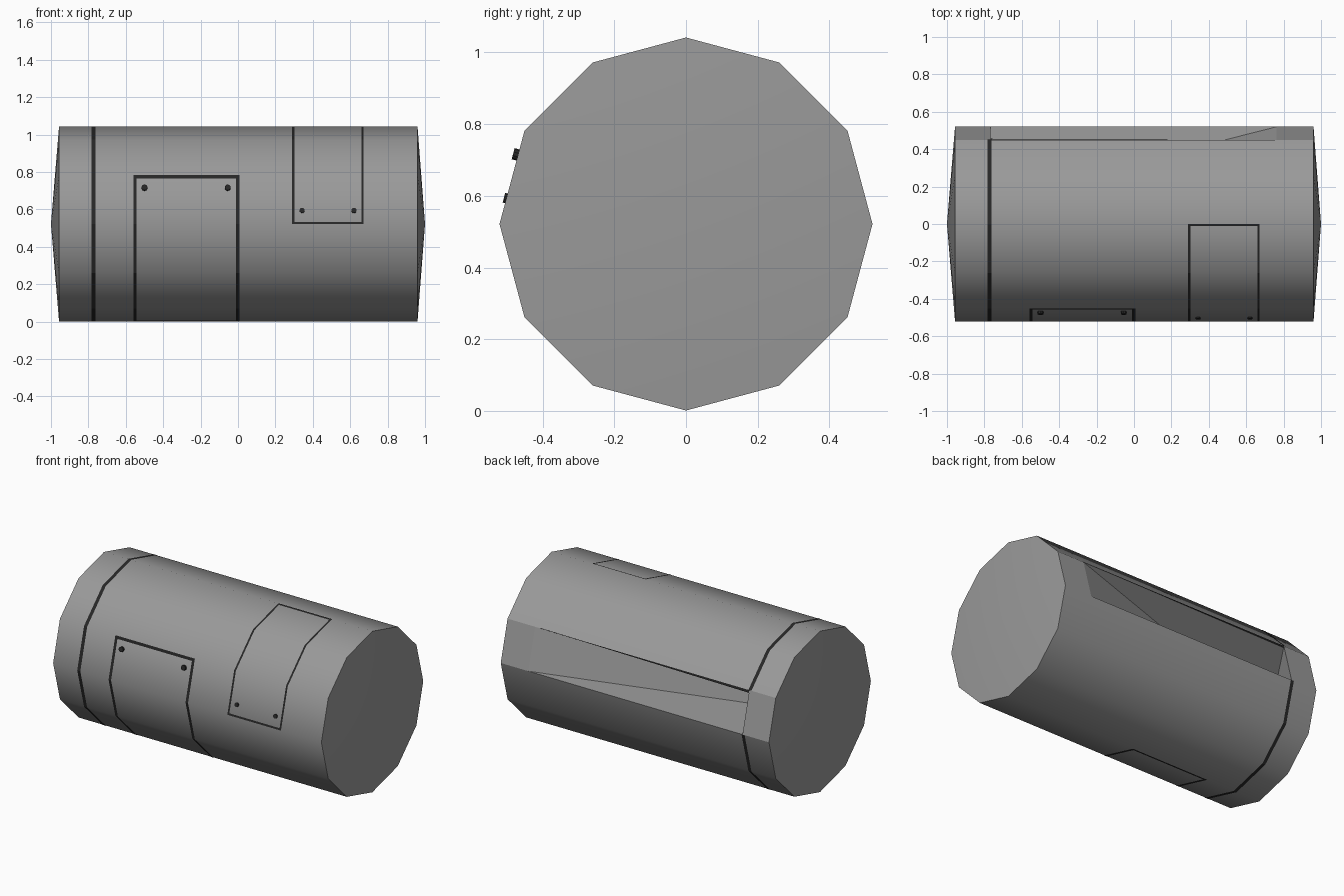
import bpy, bmesh, math
from mathutils import Vector

if "Cube" in bpy.data.objects:
    bpy.data.objects.remove(bpy.data.objects["Cube"])

R, CZ, N = 0.52, 0.5215, 12         # hull radius, axis height, sides
LIFT = 0.0015                       # trim sits just proud of the hull


def material(name, v):
    m = bpy.data.materials.new(name)
    m.diffuse_color = (v, v, v, 1)
    m.use_nodes = True
    m.node_tree.nodes["Principled BSDF"].inputs["Base Color"].default_value = m.diffuse_color
    return m


dark, steel = material("dark_trim", 0.02), material("hull_grey", 0.32)


def pt(x, k, off=0.0):
    """Point on the 12-sided hull; k counts corners from the back (+y) over the top."""
    def corner(i):
        a = math.radians(30 * i)
        return Vector((x, (R + off) * math.cos(a), CZ + (R + off) * math.sin(a)))
    i = math.floor(k)
    return corner(i).lerp(corner(i + 1), k - i)


def finish(name, bm, mat, recalc=False):
    if recalc:
        bmesh.ops.recalc_face_normals(bm, faces=bm.faces)
    me = bpy.data.meshes.new(name)
    bm.to_mesh(me)
    bm.free()
    ob = bpy.data.objects.new(name, me)
    bpy.context.collection.objects.link(ob)
    me.materials.append(mat)
    return ob


# Hull: lofted rings, shallow cone ends, one back side sunk into a tapering pocket
bm = bmesh.new()
rings = [[bm.verts.new(pt(x, k)) for k in range(N)] for x in (-0.957, -0.768, 0.763, 0.96)]
flat = []
for s in range(3):
    for k in range(N):
        if s == 1 and k == 0:
            continue
        j = (k + 1) % N
        f = bm.faces.new((rings[s][k], rings[s][j], rings[s + 1][j], rings[s + 1][k]))
        if k == 0:
            flat.append(len(bm.faces) - 1)
for ring, x in ((rings[0], -1.0), (rings[3], 1.0)):
    tip = bm.verts.new((x, 0, CZ))
    for k in range(N):
        bm.faces.new((ring[k], ring[(k + 1) % N], tip))
deep = bm.verts.new((-0.97, 0.08, 0.55))
rim = [rings[1][0], rings[1][1], rings[2][1], rings[2][0]]
for i in range(4):
    bm.faces.new((rim[i], rim[(i + 1) % 4], deep))
hull = finish("hull", bm, steel, recalc=True)
bpy.context.view_layer.objects.active = hull
hull.select_set(True)
bpy.ops.object.shade_smooth_by_angle(angle=math.radians(35))
for i in flat:                      # plain end pieces beside the pocket
    hull.data.polygons[i].use_smooth = False


def wrap(bm, x0, x1, ks):
    """Strip between x0 and x1 that follows the hull through the corners ks."""
    rows = [(bm.verts.new(pt(x0, k, LIFT)), bm.verts.new(pt(x1, k, LIFT))) for k in ks]
    for a, b in zip(rows, rows[1:]):
        bm.faces.new((a[0], a[1], b[1], b[0]))


# Seam band around the hull, open at the pocket
bm = bmesh.new()
wrap(bm, -0.784, -0.762, range(1, N + 1))
finish("seam_band", bm, dark)

# Tapering dark edge along the top of the pocket
bm = bmesh.new()
bm.faces.new([bm.verts.new(pt(x, k, LIFT)) for x, k in ((-0.768, 0.94), (0.7, 1), (-0.768, 1))])
finish("pocket_edge", bm, dark)


# Panel outlines: two wrapped sides and two straight ends
def panel(name, x0, x1, k0, k1, w):
    bm = bmesh.new()
    dk = w / 0.269
    for a, b in ((x0, x0 + w), (x1 - w, x1)):
        wrap(bm, a, b, range(k0, k1 + 1))
    for a, b in ((k0, k0 + dk), (k1 - dk, k1)):
        wrap(bm, x0 + w, x1 - w, (a, b))
    finish(name, bm, dark)


panel("lower_panel_outline", -0.56, 0.008, 5, 9, 0.018)
panel("upper_panel_outline", 0.289, 0.672, 3, 6, 0.012)


# Rivets set square to the front side
def rivet(name, x, k, r, h):
    a = math.radians(165)
    n = Vector((0, math.cos(a), math.sin(a)))
    bpy.ops.mesh.primitive_cylinder_add(vertices=10, radius=r, depth=2 * h, location=pt(x, k),
                                        rotation=n.to_track_quat('Z', 'Y').to_euler())
    ob = bpy.context.object
    ob.name = name
    ob.data.materials.append(dark)


for i, x in enumerate((-0.5, -0.055)):
    rivet(f"lower_panel_rivet_{i + 1}", x, 5.26, 0.016, 0.014)
for i, x in enumerate((0.343, 0.62)):
    rivet(f"upper_panel_rivet_{i + 1}", x, 5.725, 0.014, 0.007)
